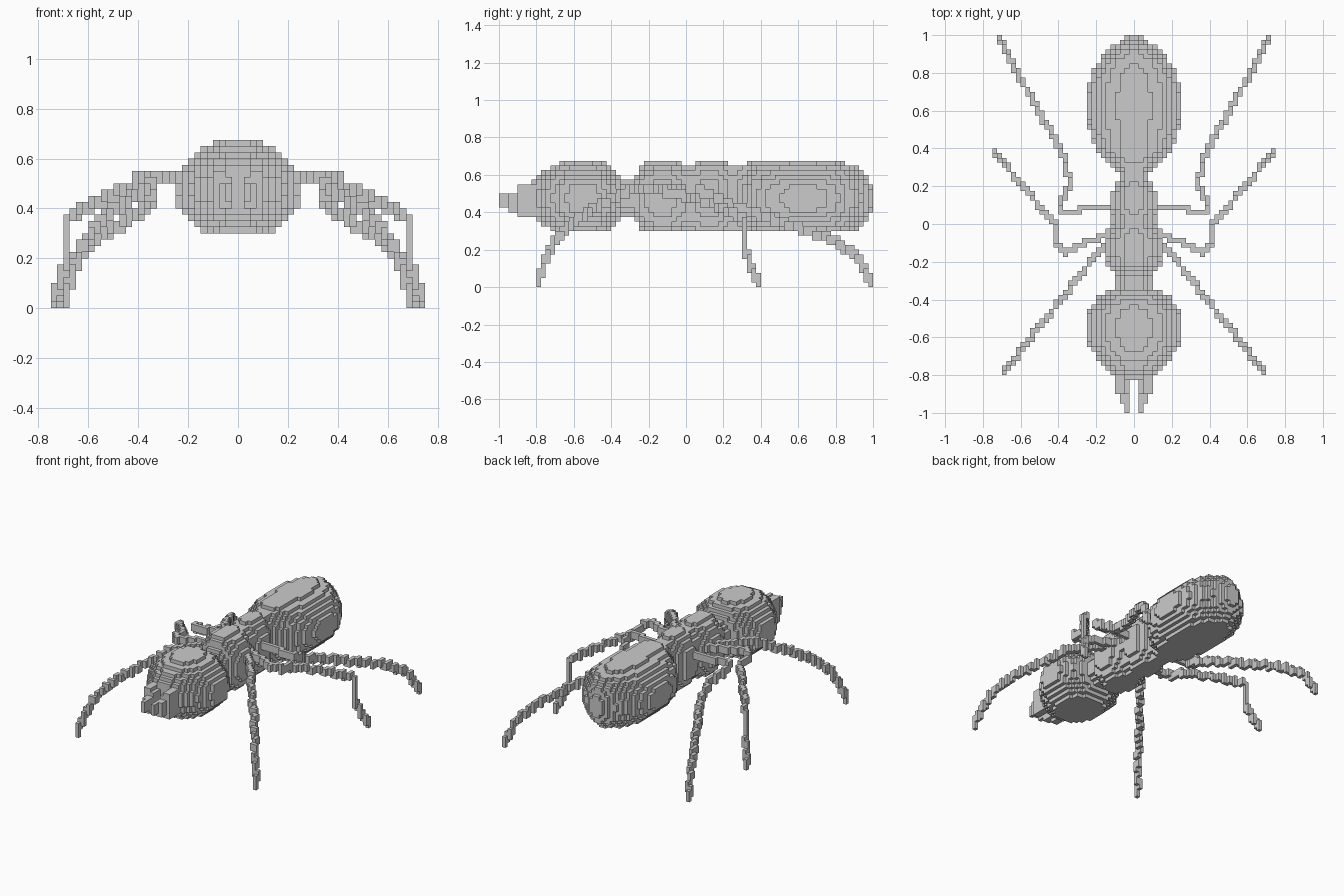
import bpy
from math import floor
from mathutils import Vector

if "Cube" in bpy.data.objects:
    bpy.data.objects.remove(bpy.data.objects["Cube"])

S = 0.025          # block size
ZC = 0.475         # body centre height

# the six block sides: neighbour direction and corner loop
SIDES = [((1, 0, 0), ((1, 0, 0), (1, 1, 0), (1, 1, 1), (1, 0, 1))),
         ((-1, 0, 0), ((0, 0, 0), (0, 0, 1), (0, 1, 1), (0, 1, 0))),
         ((0, 1, 0), ((0, 1, 0), (0, 1, 1), (1, 1, 1), (1, 1, 0))),
         ((0, -1, 0), ((0, 0, 0), (1, 0, 0), (1, 0, 1), (0, 0, 1))),
         ((0, 0, 1), ((0, 0, 1), (1, 0, 1), (1, 1, 1), (0, 1, 1))),
         ((0, 0, -1), ((0, 0, 0), (0, 1, 0), (1, 1, 0), (1, 0, 0)))]


def block_object(name, cells):
    """Skin a set of grid cells, keeping only outer faces."""
    index, faces = {}, []
    for c in sorted(cells):
        for d, loop in SIDES:
            if (c[0] + d[0], c[1] + d[1], c[2] + d[2]) not in cells:
                faces.append([index.setdefault(
                    (c[0] + p[0], c[1] + p[1], c[2] + p[2]), len(index)) for p in loop])
    mesh = bpy.data.meshes.new(name)
    mesh.from_pydata([Vector(v) * S for v in index], [], faces)
    ob = bpy.data.objects.new(name, mesh)
    bpy.context.collection.objects.link(ob)
    return ob


def sample(profile, y):
    """Interpolate (y, half width, half height) along the body."""
    for a, b in zip(profile, profile[1:]):
        if a[0] <= y <= b[0]:
            t = (y - a[0]) / (b[0] - a[0])
            return a[1] + t * (b[1] - a[1]), a[2] + t * (b[2] - a[2])


def lobe(profile, xc=0.0):
    """Elliptical body part, flattened under the belly."""
    cells = set()
    for j in range(round(profile[0][0] / S), round(profile[-1][0] / S)):
        w, h = sample(profile, (j + 0.5) * S)
        for i in range(-12, 12):
            for k in range(12, 27):
                x, z = (i + 0.5) * S - xc, (k + 0.5) * S - ZC
                if (x / w) ** 2 + (z / h) ** 2 < 1:
                    cells.add((i, j, k))
    return cells


def limb(points):
    """Trace a path one block wide and two blocks tall."""
    cells = set()
    for a, b in zip(points, points[1:]):
        a, b = Vector(a), Vector(b)
        n = int((b - a).length / S * 8) + 1
        for s in range(n + 1):
            p = a.lerp(b, s / n)
            k = max(0, round(p.z / S) - 1)
            cells |= {(floor(p.x / S), floor(p.y / S), k + d) for d in (0, 1)}
    return cells


def pair(name, cells):
    block_object("left_" + name, cells)
    block_object("right_" + name, {(-i - 1, j, k) for i, j, k in cells})


# Abdomen
block_object("abdomen", lobe([
    (0.25, .08, .18), (.30, .11, .185), (.36, .18, .2), (.42, .215, .2), (.5, .235, .2),
    (.56, .256, .2), (.69, .256, .2), (.78, .23, .2), (.86, .19, .185), (.92, .14, .16),
    (.96, .085, .125), (1.0, .025, .075)]))

# Thorax with two humps
block_object("thorax", lobe([
    (-.30, .105, .09), (-.26, .11, .13), (-.23, .14, .195), (-.17, .155, .2), (-.08, .155, .2),
    (-.03, .125, .188), (.03, .11, .182), (.07, .125, .2), (.15, .132, .2), (.20, .105, .2),
    (.25, .08, .18)]))

# Head and neck
block_object("head", lobe([
    (-.825, .09, .08), (-.78, .13, .135), (-.73, .175, .165), (-.68, .215, .19),
    (-.61, .256, .2), (-.49, .256, .2), (-.44, .225, .19), (-.39, .195, .16),
    (-.35, .13, .12), (-.34, .105, .1), (-.30, .105, .095)]))

# Mandibles: stepped prongs tapering forward
jaw = set()
for y0, y1, x0, x1, z0, z1 in [(-36, -32, 2, 4, 15, 22), (-36, -34, 1, 3, 16, 21),
                               (-38, -35, 2, 3, 16, 20), (-38, -35, 1, 2, 16, 20),
                               (-40, -38, 1, 2, 17, 20), (-34, -32, 1, 2, 16, 21)]:
    jaw |= {(i, j, k) for i in range(x0, x1) for j in range(y0, y1) for k in range(z0, z1)}
pair("mandible", jaw)

# Legs, traced from body to foot
pair("front_leg", limb([(.1, -.04, .525), (.31, -.30, .525), (.40, -.42, .46), (.50, -.54, .39),
                        (.58, -.64, .32), (.63, -.71, .24), (.67, -.76, .12),
                        (.69, -.79, .025)]))
pair("middle_leg", limb([(.1, -.04, .525), (.24, -.09, .525), (.365, -.155, .525),
                         (.41, -.11, .51), (.42, .01, .48), (.52, .12, .45), (.62, .24, .40),
                         (.68, .31, .36), (.69, .325, .17), (.72, .36, .08),
                         (.74, .388, .025)]))
pair("rear_leg", limb([(.1, .09, .525), (.27, .09, .525), (.30, .07, .525), (.39, .07, .525),
                       (.385, .13, .49), (.34, .21, .45), (.36, .33, .41), (.45, .50, .35),
                       (.53, .64, .30), (.61, .79, .25), (.67, .90, .18), (.695, .95, .10),
                       (.715, .988, .025)]))
